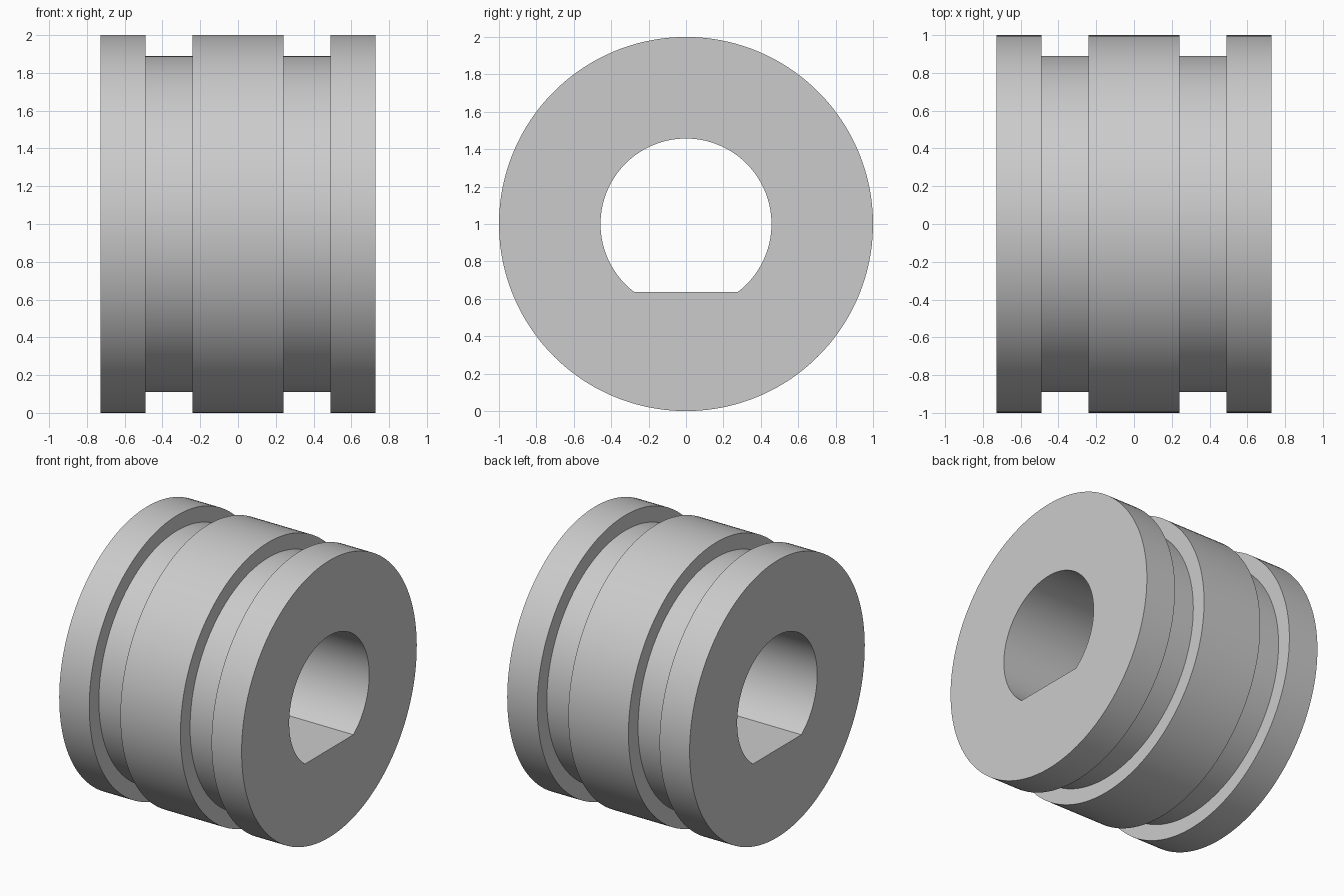
import bpy, bmesh, math

if "Cube" in bpy.data.objects:
    bpy.data.objects.remove(bpy.data.objects["Cube"])

OUTER, GROOVE = 1.0, 0.89              # outside radii
BORE, FLAT = 0.457, 0.364              # bore radius, distance of flat below the axis
HALF, G_OUT, G_IN = 0.729, 0.489, 0.24  # half length, groove edges

# Angles shared by all rings: bore arc first, then the flat, so its corners are exact
a = math.asin(FLAT / BORE)
arc = math.pi + 2 * a
N_ARC, N_FLAT = 112, 48
angles = [-a + arc * i / N_ARC for i in range(N_ARC)]
angles += [math.pi + a + (2 * math.pi - arc) * i / N_FLAT for i in range(N_FLAT)]


def bore_radius(t):
    s = math.sin(t)
    return min(BORE, FLAT / -s) if s < -1e-6 else BORE


# Profile along x: outside with two grooves, mirrored, then back through the bore
half = [(G_IN, OUTER), (G_IN, GROOVE), (G_OUT, GROOVE), (G_OUT, OUTER), (HALF, OUTER)]
profile = [(-x, r) for x, r in reversed(half)] + half + [(HALF, None), (-HALF, None)]

bm = bmesh.new()
rings = []
for x, r in profile:
    ring = []
    for t in angles:
        rad = bore_radius(t) if r is None else r
        ring.append(bm.verts.new((x, rad * math.cos(t), 1 + rad * math.sin(t))))
    rings.append(ring)

# Skin neighbouring rings, closing the loop through the bore
n = len(angles)
for k, ring in enumerate(rings):
    nxt = rings[(k + 1) % len(rings)]
    for i in range(n):
        j = (i + 1) % n
        bm.faces.new((ring[i], ring[j], nxt[j], nxt[i]))
bmesh.ops.recalc_face_normals(bm, faces=bm.faces)

mesh = bpy.data.meshes.new("grooved_bushing")
bm.to_mesh(mesh)
bm.free()
bushing = bpy.data.objects.new("grooved_bushing", mesh)
bpy.context.collection.objects.link(bushing)

# Plain grey
grey = bpy.data.materials.new("light_grey")
grey.diffuse_color = (0.6, 0.6, 0.6, 1)
grey.use_nodes = True
grey.node_tree.nodes["Principled BSDF"].inputs["Base Color"].default_value = grey.diffuse_color
mesh.materials.append(grey)

# Smooth round walls, sharp rims and flat
bpy.context.view_layer.objects.active = bushing
bushing.select_set(True)
bpy.ops.object.shade_smooth_by_angle(angle=math.radians(30))
